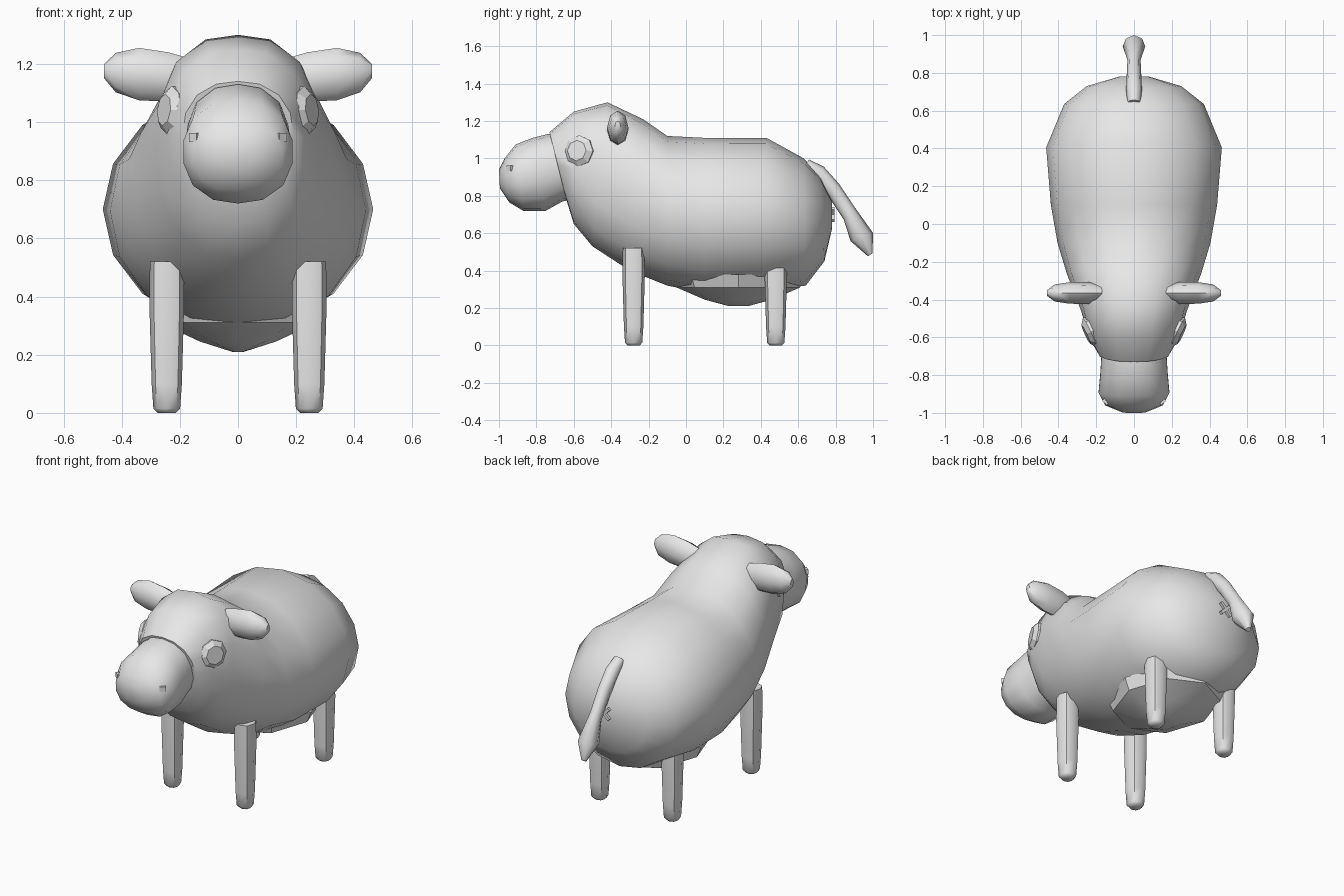
import bpy, bmesh
from math import sin, cos, pi, radians
from mathutils import Vector, Matrix

cube = bpy.data.objects.get("Cube")
if cube:
    bpy.data.objects.remove(cube, do_unlink=True)

grey = bpy.data.materials.new("plain grey")
grey.use_nodes = True
grey.diffuse_color = (0.8, 0.8, 0.8, 1)
grey.node_tree.nodes["Principled BSDF"].inputs["Base Color"].default_value = (0.8, 0.8, 0.8, 1)


def finish(name, bm, angle=50):
    bmesh.ops.recalc_face_normals(bm, faces=bm.faces)
    mesh = bpy.data.meshes.new(name)
    bm.to_mesh(mesh)
    bm.free()
    mesh.materials.append(grey)
    obj = bpy.data.objects.new(name, mesh)
    bpy.context.collection.objects.link(obj)
    bpy.ops.object.select_all(action='DESELECT')
    obj.select_set(True)
    bpy.context.view_layer.objects.active = obj
    bpy.ops.object.shade_smooth_by_angle(angle=radians(angle))
    return obj


def loft(name, rings, sides, angle=50):
    """Skin rings given as (centre, first radius vector, second radius vector, squareness)."""
    bm = bmesh.new()
    loops = []
    for c, u, v, power in rings:
        loop = []
        for i in range(sides):
            t = 2 * pi * i / sides
            a, b = cos(t), sin(t)
            k = (abs(a) ** power + abs(b) ** power) ** (-1 / power)
            loop.append(bm.verts.new(Vector(c) + Vector(u) * a * k + Vector(v) * b * k))
        loops.append(loop)
    for low, high in zip(loops, loops[1:]):
        for i in range(sides):
            j = (i + 1) % sides
            bm.faces.new((low[i], low[j], high[j], high[i]))
    bm.faces.new(loops[0])
    bm.faces.new(loops[-1])
    return finish(name, bm, angle)


def slice_ring(ty, tz, by, bz, half_width, power=2):
    """Upright ring from its top point, bottom point and half width."""
    top, bottom = Vector((0, ty, tz)), Vector((0, by, bz))
    return ((top + bottom) / 2, (top - bottom) / 2, (half_width, 0, 0), power)


def box(name, centre, size, rotation=Matrix()):
    bm = bmesh.new()
    place = Matrix.Translation(centre) @ rotation @ Matrix.Diagonal((*size, 1))
    bmesh.ops.create_cube(bm, size=1, matrix=place)
    return finish(name, bm, 30)


# Body and head in one skin, from face to rump
loft("body", [slice_ring(*r) for r in (
    (-.73, 1.14, -.64, .78, .19, 2.3),
    (-.6, 1.25, -.6, .65, .24, 2.5),
    (-.42, 1.3, -.5, .53, .28, 2.5),
    (-.23, 1.21, -.3, .40, .355, 2.2),
    (-.1, 1.12, -.1, .32, .405),
    (.1, 1.11, .1, .28, .44),
    (.43, 1.11, .38, .29, .465),
    (.63, 1.0, .64, .32, .37),
    (.72, .9, .74, .45, .25),
    (.78, .77, .78, .62, .08))], 16, 60)

# Muzzle
loft("muzzle", [slice_ring(*r, 2.3) for r in (
    (-.70, 1.13, -.62, .78, .17),
    (-.74, 1.13, -.66, .77, .175),
    (-.82, 1.11, -.75, .72, .18),
    (-.91, 1.075, -.87, .72, .19),
    (-.97, 1.0, -.945, .765, .155),
    (-1.0, .94, -.995, .84, .06))], 14, 60)

# Udder: a shallow faceted bowl under the belly
loft("udder", [((0, .28, z), (0, ry, 0), (rx, 0, 0), 2) for z, rx, ry in (
    (.38, .3, .36), (.31, .27, .33), (.245, .13, .18), (.21, .02, .05))], 8, 25)

# Tail with a tuft, pointing back and down
down = Vector((0, .6, .8))
loft("tail", [((0, y, z), down * r, (w, 0, 0), 2) for y, z, r, w in (
    (.64, .97, .03, .035), (.71, .92, .045, .042), (.79, .83, .045, .038),
    (.87, .71, .045, .035))] + [
    ((0, .94, .58), (0, .06, .022), (.06, 0, 0), 2),
    ((0, .985, .485), (0, .012, .008), (.015, 0, 0), 2)], 8)

# Small crossed mark on the rump
for i, tilt in enumerate((45, -45)):
    box(f"rump_mark_{i + 1}", (0, .785, .7), (.095, .02, .018), Matrix.Rotation(radians(tilt), 4, 'Y'))

for side, s in (("left", 1), ("right", -1)):
    # Legs
    for end, y, top in (("front", -.28, .52), ("rear", .48, .45)):
        loft(f"{end}_{side}_leg", [((s * .245, y, z), (r, 0, 0), (0, r, 0), 2.3) for z, r in (
            (0, .032), (.015, .046), (.1, .052), (.38, .06), (top, .058))], 8)

    # Ears
    loft(f"{side}_ear", [((s * x, -.365, z), (0, 0, h), (0, d, 0), 2) for x, z, h, d in (
        (.17, 1.15, .07, .04), (.24, 1.155, .085, .058), (.34, 1.165, .09, .057),
        (.42, 1.17, .068, .045), (.46, 1.175, .025, .015))], 8)

    # Eyes: bevelled discs turned outward and a little forward
    out = Vector((s * .9, -.42, .1)).normalized()
    across = out.cross(Vector((0, 0, 1))).normalized()
    up = across.cross(out)
    centre = Vector((s * .235, -.575, 1.04))
    loft(f"{side}_eye", [(centre + out * d, across * r, up * r, 2) for d, r in (
        (-.06, .08), (.0, .085), (.022, .055))], 8, 25)

    # Nostrils
    box(f"{side}_nostril", (s * .145, -.935, .947), (.034, .034, .03), Matrix.Rotation(s * .7, 4, 'Z'))
